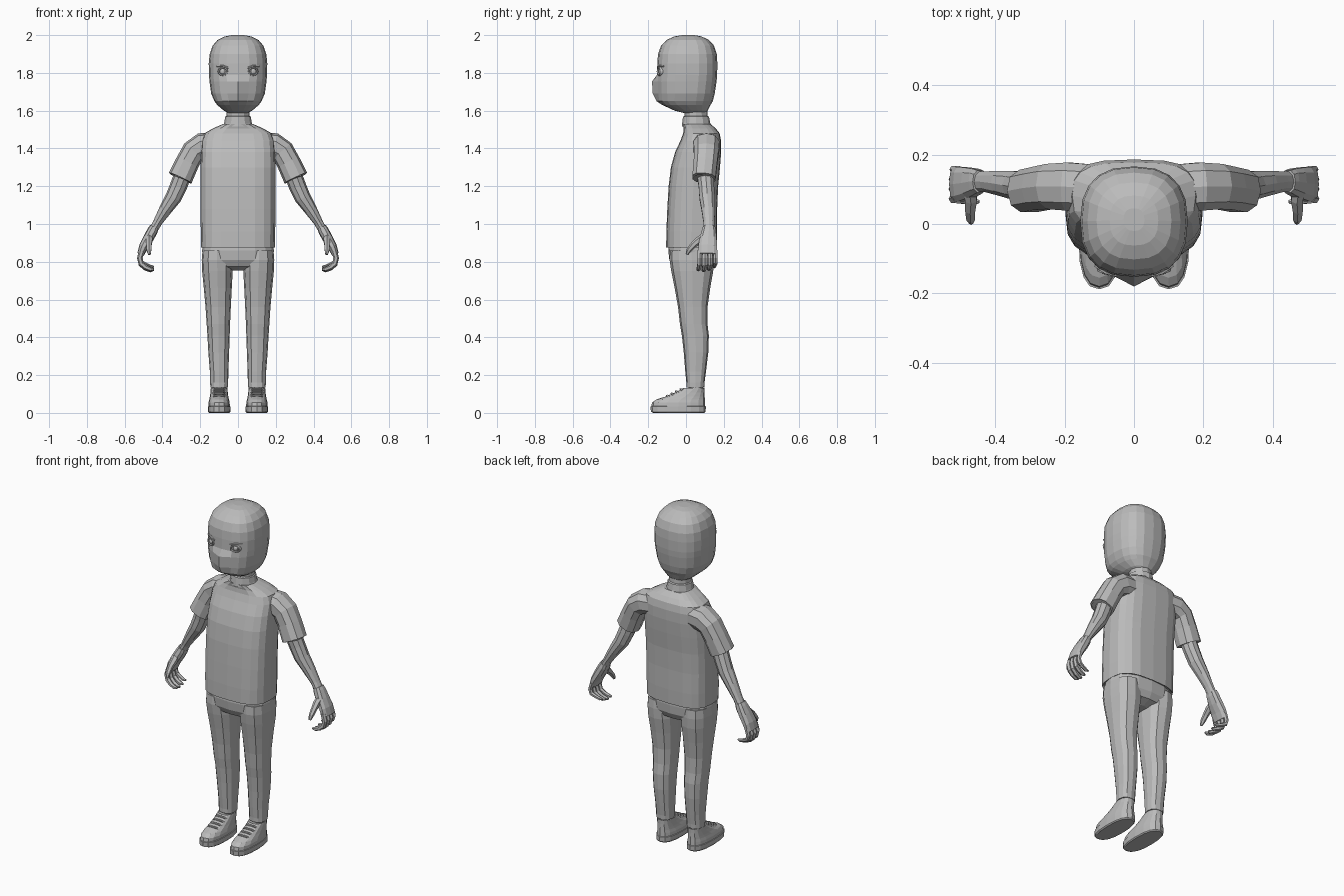
import bpy, bmesh, math
from mathutils import Vector

grey = bpy.data.materials.new("plain grey")
grey.diffuse_color = (0.5, 0.5, 0.5, 1)


def power(c, p):
    return math.copysign(abs(c) ** (2 / p), c)


def ring(center, u, v, a, b, n, p=2.0):
    """Rounded loop of n points around a center, in the plane of u and v."""
    pts = []
    for i in range(n):
        t = 2 * math.pi * i / n
        pts.append(Vector(center) + u * a * power(math.cos(t), p) + v * b * power(math.sin(t), p))
    return pts


def add_object(name, bm):
    bmesh.ops.recalc_face_normals(bm, faces=bm.faces)
    mesh = bpy.data.meshes.new(name)
    bm.to_mesh(mesh)
    bm.free()
    mesh.materials.append(grey)
    obj = bpy.data.objects.new(name, mesh)
    bpy.context.collection.objects.link(obj)
    return obj


def loft(name, rings):
    """Skin a stack of loops and close both ends."""
    bm = bmesh.new()
    loops = [[bm.verts.new(co) for co in r] for r in rings]
    n = len(loops[0])
    for lo, hi in zip(loops, loops[1:]):
        for i in range(n):
            j = (i + 1) % n
            bm.faces.new((lo[i], lo[j], hi[j], hi[i]))
    bm.faces.new(loops[0])
    bm.faces.new(loops[-1])
    return add_object(name, bm)


def stack(name, rows, n=12, p=2.0):
    """Upright loft: rows of (z, center x, half width, front y, back y)."""
    X, Y = Vector((1, 0, 0)), Vector((0, 1, 0))
    return loft(name, [ring((cx, (y0 + y1) / 2, z), X, Y, hw, (y1 - y0) / 2, n, p)
                       for z, cx, hw, y0, y1 in rows])


def tube(name, rows, n=8, side=1, wide=(0, 1, 0), p=2.0):
    """Loft along a path: rows of (x, y, z, radius across, radius along wide)."""
    path = [Vector((r[0] * side, r[1], r[2])) for r in rows]
    w = Vector(wide)
    rings = []
    for i, r in enumerate(rows):
        t = path[min(i + 1, len(path) - 1)] - path[max(i - 1, 0)]
        u = t.cross(w).normalized()
        v = u.cross(t).normalized()
        rings.append(ring(path[i], u, v, r[3], r[4], n, p))
    return loft(name, rings)


# Head, with a ridge down the middle of the lower face
head = stack("head", [
    (1.585, 0, .045, .00, .10), (1.60, 0, .075, -.06, .115), (1.63, 0, .11, -.125, .13),
    (1.65, 0, .125, -.148, .142), (1.69, 0, .142, -.152, .152), (1.755, 0, .151, -.156, .162),
    (1.79, 0, .154, -.153, .165), (1.85, 0, .155, -.152, .166), (1.90, 0, .150, -.148, .163),
    (1.945, 0, .134, -.132, .148), (1.975, 0, .108, -.102, .12), (1.993, 0, .07, -.062, .082),
    (2.0, 0, .03, -.02, .045)], n=20, p=2.5)
for v in head.data.vertices:
    if abs(v.co.x) < .01 and v.co.y < -.14 and 1.64 < v.co.z < 1.77:
        v.co.y -= .024 if v.co.z > 1.68 else .008

# Neck and collar
stack("neck", [(1.50, 0, .07, -.01, .12), (1.56, 0, .062, -.008, .115), (1.62, 0, .062, -.01, .112)], n=12)
stack("collar", [(1.515, 0, .082, -.022, .135), (1.535, 0, .073, -.02, .128),
                 (1.568, 0, .068, -.016, .122), (1.572, 0, .06, -.008, .115)], n=12)

# Shirt body
stack("shirt", [
    (.882, 0, .187, -.097, .155), (.875, 0, .195, -.105, .163), (.96, 0, .197, -.104, .165),
    (1.08, 0, .198, -.099, .165), (1.20, 0, .198, -.092, .170), (1.30, 0, .198, -.08, .180),
    (1.38, 0, .196, -.058, .186), (1.44, 0, .192, -.03, .186), (1.48, 0, .178, -.015, .178),
    (1.505, 0, .135, -.012, .158), (1.53, 0, .078, -.018, .13)], n=20, p=3.0)

# Hips
stack("hips", [(.755, 0, .035, -.02, .08), (.775, 0, .12, -.07, .13), (.81, 0, .186, -.088, .148),
               (.86, 0, .19, -.094, .152), (.90, 0, .185, -.09, .15)], n=16, p=2.6)

for s, label in ((-1, "right"), (1, "left")):
    # Sleeve
    tube("sleeve_" + label, [
        (.13, .105, 1.418, .066, .07), (.19, .108, 1.413, .070, .072), (.235, .108, 1.385, .064, .068),
        (.268, .103, 1.325, .063, .065), (.306, .095, 1.243, .066, .064),
        (.305, .095, 1.246, .058, .056)], n=10, side=s, p=2.4)

    # Forearm
    tube("forearm_" + label, [
        (.285, .10, 1.28, .046, .046), (.315, .108, 1.20, .046, .043), (.342, .112, 1.14, .043, .043),
        (.385, .118, 1.075, .034, .037), (.425, .122, 1.01, .024, .031),
        (.447, .122, .97, .023, .031)], n=10, side=s)

    # Palm, with a flared wrist edge
    tube("palm_" + label, [
        (.443, .122, .985, .024, .033), (.452, .122, .965, .028, .038), (.474, .118, .925, .028, .046),
        (.500, .115, .88, .024, .052), (.515, .114, .84, .019, .051)], n=10, side=s, p=2.5)

    # Curled fingers
    for k, name in enumerate(("index", "middle", "ring", "little")):
        y, r = .073 + .028 * k, (.0145, .015, .0145, .012)[k]
        cut = (.004, 0, .006, .018)[k]
        tube(name + "_finger_" + label, [
            (.508, y, .86, r, r), (.520, y, .82, r, r), (.512, y, .787 + cut * .5, r, r),
            (.488, y - .004, .766 + cut, r * .9, r * .9), (.462, y - .008, .756 + cut, r * .8, r * .8),
            (.446, y - .009, .757 + cut, r * .4, r * .4)], n=6, side=s)

    # Thumb
    tube("thumb_" + label, [
        (.474, .105, .94, .018, .018), (.470, .07, .915, .02, .02), (.472, .04, .89, .0165, .0165),
        (.471, .016, .862, .014, .014), (.469, .004, .838, .007, .007)], n=6, side=s, wide=(1, 0, 0))

    # Trouser leg
    stack("trouser_leg_" + label, [
        (.135, .1 * s, .040, .01, .09), (.135, .1 * s, .046, .002, .097), (.16, .1 * s, .048, .002, .098),
        (.22, .1 * s, .049, -.004, .106), (.32, .102 * s, .055, -.012, .118),
        (.41, .103 * s, .059, -.022, .121), (.47, .104 * s, .062, -.032, .114),
        (.56, .105 * s, .067, -.042, .114), (.66, .107 * s, .074, -.06, .128),
        (.75, .109 * s, .081, -.078, .144), (.81, .112 * s, .080, -.087, .148),
        (.86, .112 * s, .076, -.085, .145)], n=12, p=2.5)

    # Ankle
    stack("ankle_" + label, [(.09, .1 * s, .042, .01, .092), (.16, .1 * s, .038, .012, .09)], n=10)

    # Shoe: sole and upper
    stack("sole_" + label, [(0, .1 * s, .054, -.172, .098), (.006, .1 * s, .059, -.186, .104),
                            (.034, .1 * s, .060, -.188, .105), (.036, .1 * s, .054, -.18, .1)], n=16, p=2.5)
    stack("shoe_upper_" + label, [
        (.03, .1 * s, .057, -.184, .102), (.055, .1 * s, .056, -.180, .101),
        (.072, .1 * s, .052, -.155, .1), (.086, .1 * s, .049, -.11, .099),
        (.108, .1 * s, .046, -.058, .098), (.132, .1 * s, .044, -.012, .098),
        (.128, .1 * s, .036, -.002, .088)], n=16, p=2.4)

    # Laces across the instep
    for k in range(4):
        y, z = -.1 + .024 * k, .092 + .0115 * k
        tube("lace_%d_%s" % (k + 1, label), [
            (.066, y + .014, z - .012, .005, .007), (.078, y, z, .005, .007),
            (.122, y, z, .005, .007), (.134, y + .014, z - .012, .005, .007)], n=6, side=s)

    # Eye: rim and eyeball
    rim = [ring((.08 * s, -.139, 1.808), Vector((.94, .34 * s, 0)), Vector((0, 0, 1)), a, a * .85, 12)
           for a in (.030, .027, .021, .018)]
    for r, dy in zip(rim, (.008, -.007, -.007, .004)):
        for co in r:
            co.y += dy
    loft("eye_rim_" + label, rim)
    bm = bmesh.new()
    bmesh.ops.create_uvsphere(bm, u_segments=10, v_segments=6, radius=.016)
    for v in bm.verts:
        v.co = Vector((.08 * s + v.co.x, -.135 + v.co.y * .7, 1.808 + v.co.z))
    add_object("eyeball_" + label, bm)

    # Eyebrow
    tube("eyebrow_" + label, [(.050, -.147, 1.827, .005, .006), (.08, -.139, 1.836, .006, .007),
                              (.112, -.118, 1.836, .004, .006)], n=6, side=s)
